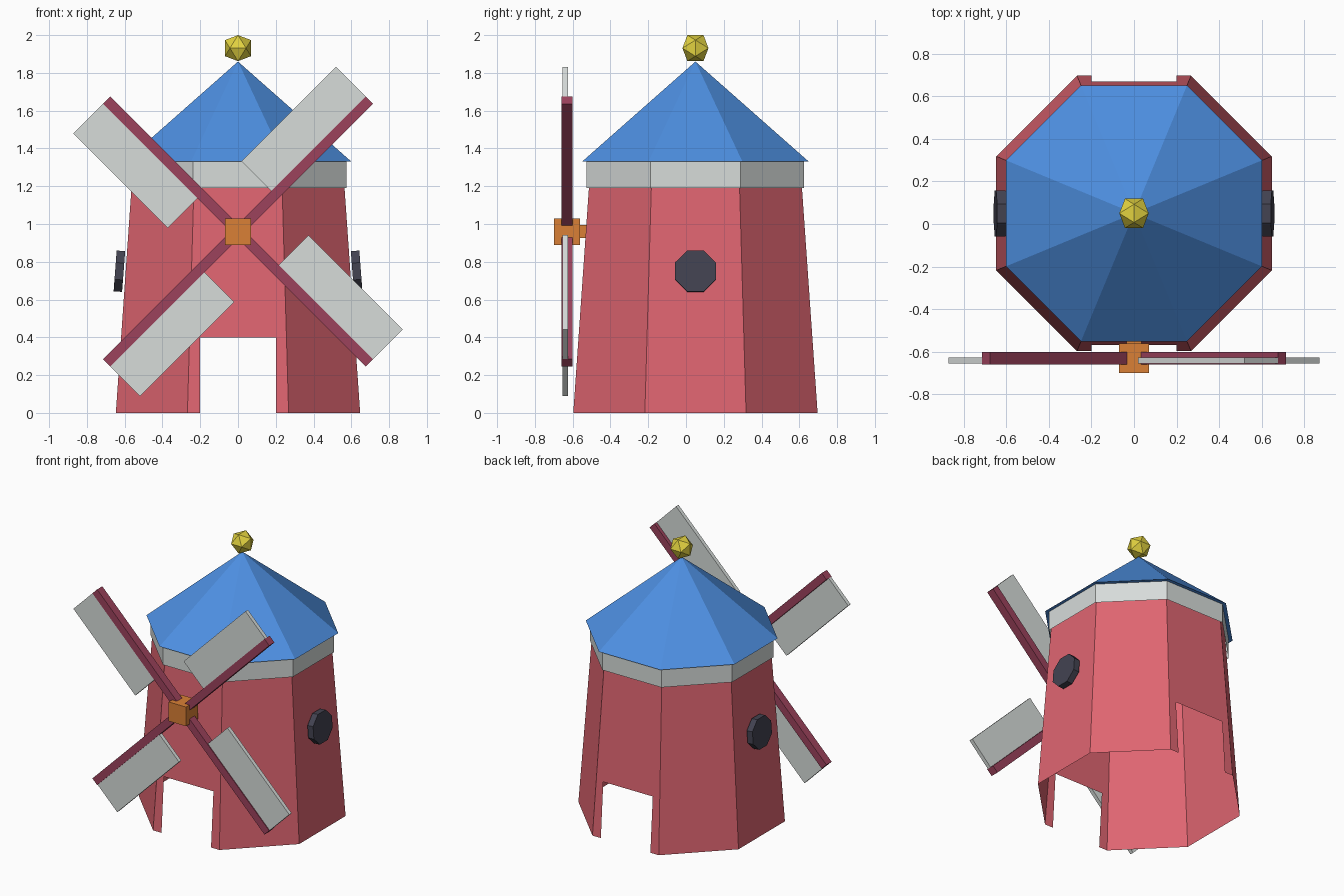
import bpy, bmesh, math
from mathutils import Matrix, Vector

cube = bpy.data.objects.get("Cube")
if cube:
    bpy.data.objects.remove(cube, do_unlink=True)


def material(name, *rgb):
    """Flat colour from 0-255 sRGB, stored as linear."""
    lin = [((c / 255 + 0.055) / 1.055) ** 2.4 for c in rgb] + [1]
    m = bpy.data.materials.new(name)
    m.diffuse_color = lin
    m.use_nodes = True
    m.node_tree.nodes["Principled BSDF"].inputs["Base Color"].default_value = lin
    return m


red = material("wall red", 223, 101, 113)
blue = material("roof blue", 78, 144, 226)
pale = material("pale grey", 215, 220, 218)
maroon = material("arm maroon", 156, 66, 92)
orange = material("hub orange", 218, 128, 54)
charcoal = material("window charcoal", 67, 67, 81)
gold = material("finial yellow", 226, 210, 64)


def finish(name, bm, mat, matrix=Matrix()):
    bm.transform(matrix)
    bmesh.ops.recalc_face_normals(bm, faces=bm.faces)
    mesh = bpy.data.meshes.new(name)
    bm.to_mesh(mesh)
    bm.free()
    mesh.materials.append(mat)
    obj = bpy.data.objects.new(name, mesh)
    bpy.context.scene.collection.objects.link(obj)
    return obj


def octagon(r1, r2, depth, caps):
    """Eight-sided prism or cone, centred, with flat sides facing the axes."""
    bm = bmesh.new()
    bmesh.ops.create_cone(bm, cap_ends=caps, segments=8, radius1=r1, radius2=r2,
                          depth=depth, matrix=Matrix.Rotation(math.pi / 8, 4, 'Z'))
    return bm


def box(name, lo, hi, mat, matrix=Matrix()):
    lo, hi = Vector(lo), Vector(hi)
    bm = bmesh.new()
    bmesh.ops.create_cube(bm, size=1)
    fit = Matrix.Translation((lo + hi) / 2) @ Matrix.Diagonal((hi - lo).to_4d())
    return finish(name, bm, mat, matrix @ fit)


AXIS_Y = 0.05
EAVES = 1.33


def on_axis(z):
    return Matrix.Translation((0, AXIS_Y, z))


# Tower shell, open below, with a doorway cut in front and back
DOOR_W, DOOR_H = 0.2, 0.4
bm = octagon(0.7, 0.6, EAVES, False)
bm.transform(on_axis(EAVES / 2))
cuts = [((DOOR_W, 0, 0), (1, 0, 0)), ((-DOOR_W, 0, 0), (1, 0, 0)),
        ((0, 0, DOOR_H), (0, 0, 1))]
for co, no in cuts:
    walls = [f for f in bm.faces if abs(f.normal.y) > 0.9]
    geom = set(walls)
    for f in walls:
        geom.update(f.edges)
        geom.update(f.verts)
    bmesh.ops.bisect_plane(bm, geom=list(geom), plane_co=co, plane_no=no)
    bm.normal_update()
doors = []
for f in bm.faces:
    c = f.calc_center_median()
    if abs(f.normal.y) > 0.9 and abs(c.x) < DOOR_W and c.z < DOOR_H:
        doors.append(f)
bmesh.ops.delete(bm, geom=doors, context='FACES')
finish("tower_wall", bm, red)

# Band under the eaves, roof and finial
finish("eaves_band", octagon(0.623, 0.623, 0.14, False), pale, on_axis(EAVES - 0.07))
finish("roof", octagon(0.65, 0, 0.53, True), blue, on_axis(EAVES + 0.265))

bm = bmesh.new()
golden = (1 + math.sqrt(5)) / 2
for a in (-1, 1):
    for b in (-golden, golden):
        for p in ((a, b, 0), (0, a, b), (b, 0, a)):
            bm.verts.new(Vector(p).normalized() * 0.081)
bmesh.ops.convex_hull(bm, input=bm.verts)
finish("finial", bm, gold, on_axis(1.931))

# Round side windows leaning with the walls
for side, label in ((1, "left"), (-1, "right")):
    tilt = Matrix.Rotation(side * math.radians(85.7), 4, 'Y')
    place = Matrix.Translation((side * 0.628, AXIS_Y, 0.75))
    finish(label + "_window", octagon(0.117, 0.117, 0.045, True), charcoal, place @ tilt)

# Hub and axle
HUB_Z = 0.96
hub = Matrix.Translation((0, -0.63, HUB_Z))
box("hub", (-0.07, -0.07, -0.07), (0.07, 0.07, 0.07), orange, hub)
box("axle", (-0.035, 0.07, -0.035), (0.035, 0.13, 0.035), orange, hub)

# Four arms, each with a sail on its trailing edge
for i in range(4):
    turn = hub @ Matrix.Rotation(-math.radians(45 + 90 * i), 4, 'Y')
    box(f"arm_{i + 1}", (0.07, -0.03, -0.027), (0.983, 0.03, 0.027), maroon, turn)
    box(f"sail_{i + 1}", (0.277, -0.024, 0.027), (0.983, 0.004, 0.25), pale, turn)
